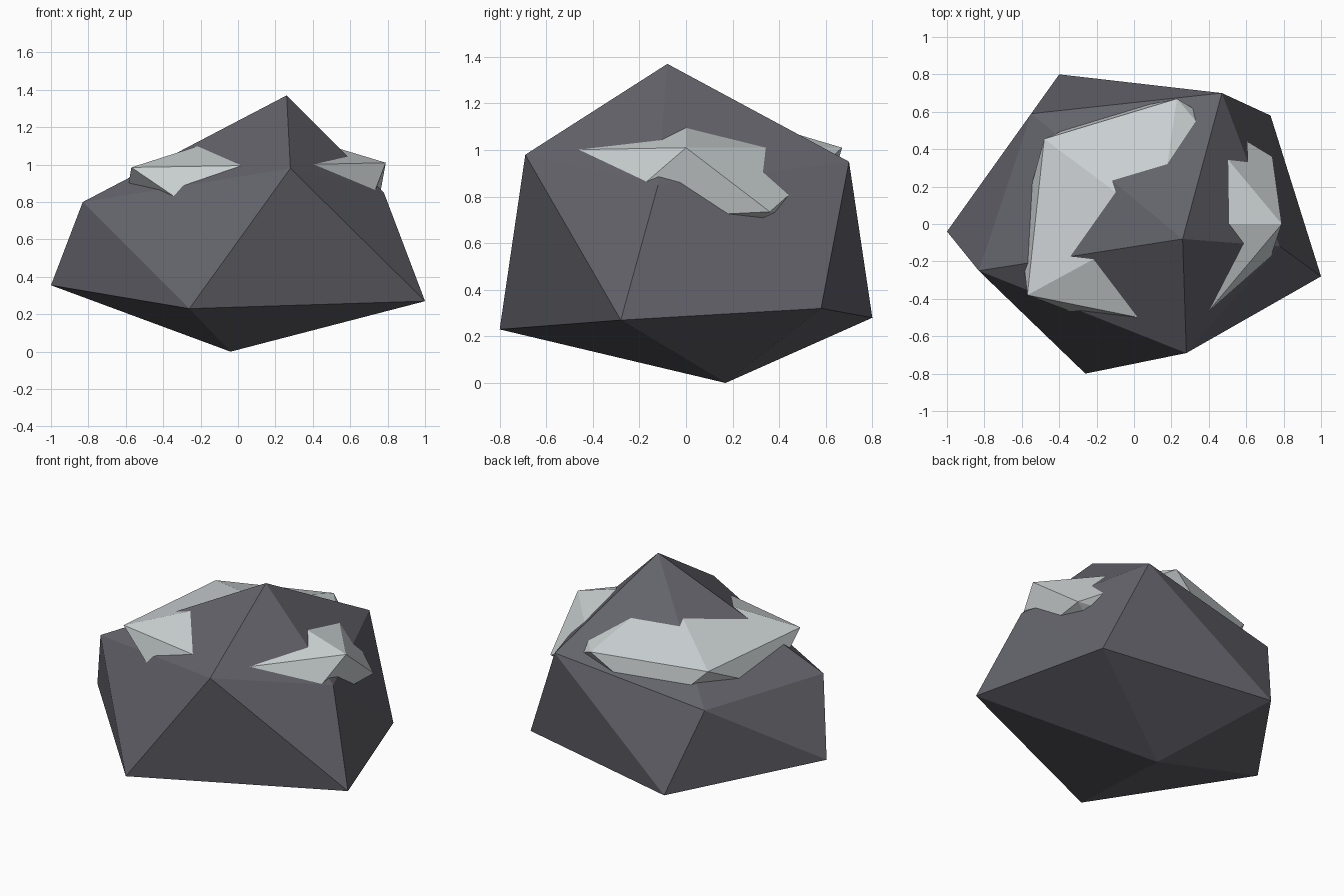
import bpy

cube = bpy.data.objects.get("Cube")
if cube:
    bpy.data.objects.remove(cube, do_unlink=True)


def make_material(name, rgb):
    mat = bpy.data.materials.new(name)
    mat.use_nodes = True
    color = (*rgb, 1)
    mat.diffuse_color = color
    bsdf = mat.node_tree.nodes["Principled BSDF"]
    bsdf.inputs["Base Color"].default_value = color
    bsdf.inputs["Roughness"].default_value = 0.9
    return mat


def make_rock(name, top, upper, lower, bottom, mat):
    """Twenty-sided faceted rock: two staggered rings of five, capped by two tips.
    lower[i] sits between upper[i] and upper[i + 1], counter-clockwise from above."""
    count = len(upper)
    verts = [top, *upper, *lower, bottom]
    faces = []
    for i in range(count):
        j = (i + 1) % count
        u, u_next = 1 + i, 1 + j
        d, d_next = 1 + count + i, 1 + count + j
        faces += [(0, u, u_next), (u, d, u_next),
                  (d, d_next, u_next), (len(verts) - 1, d_next, d)]
    mesh = bpy.data.meshes.new(name)
    mesh.from_pydata(verts, [], faces)
    mesh.materials.append(mat)
    mesh.update()
    obj = bpy.data.objects.new(name, mesh)
    bpy.context.collection.objects.link(obj)
    return obj


dark_stone = make_material("dark stone", (0.125, 0.123, 0.145))
pale_stone = make_material("pale stone", (0.60, 0.64, 0.65))

# Main boulder
make_rock(
    "boulder",
    top=(0.26, -0.08, 1.37),
    upper=[(-0.83, -0.25, 0.80), (0.28, -0.69, 0.98), (0.78, -0.12, 0.85),
           (0.47, 0.70, 0.95), (-0.55, 0.59, 0.80)],
    lower=[(-0.26, -0.80, 0.23), (1.0, -0.28, 0.27), (0.73, 0.58, 0.32),
           (-0.40, 0.80, 0.28), (-1.0, -0.04, 0.355)],
    bottom=(-0.04, 0.17, 0.0),
    mat=dark_stone)

# Flatter inner rock whose corners break through the boulder
make_rock(
    "pale_inner_rock",
    top=(0.13, 0.0, 1.21),
    upper=[(-0.57, -0.38, 0.985), (0.32, -0.56, 1.0), (0.79, 0.0, 1.01),
           (0.23, 0.67, 1.01), (-0.48, 0.455, 0.987)],
    lower=[(-0.15, -0.54, 0.70), (0.67, -0.36, 0.70), (0.74, 0.36, 0.735),
           (-0.20, 0.58, 0.70), (-0.61, -0.02, 0.75)],
    bottom=(0.05, 0.05, 0.45),
    mat=pale_stone)
